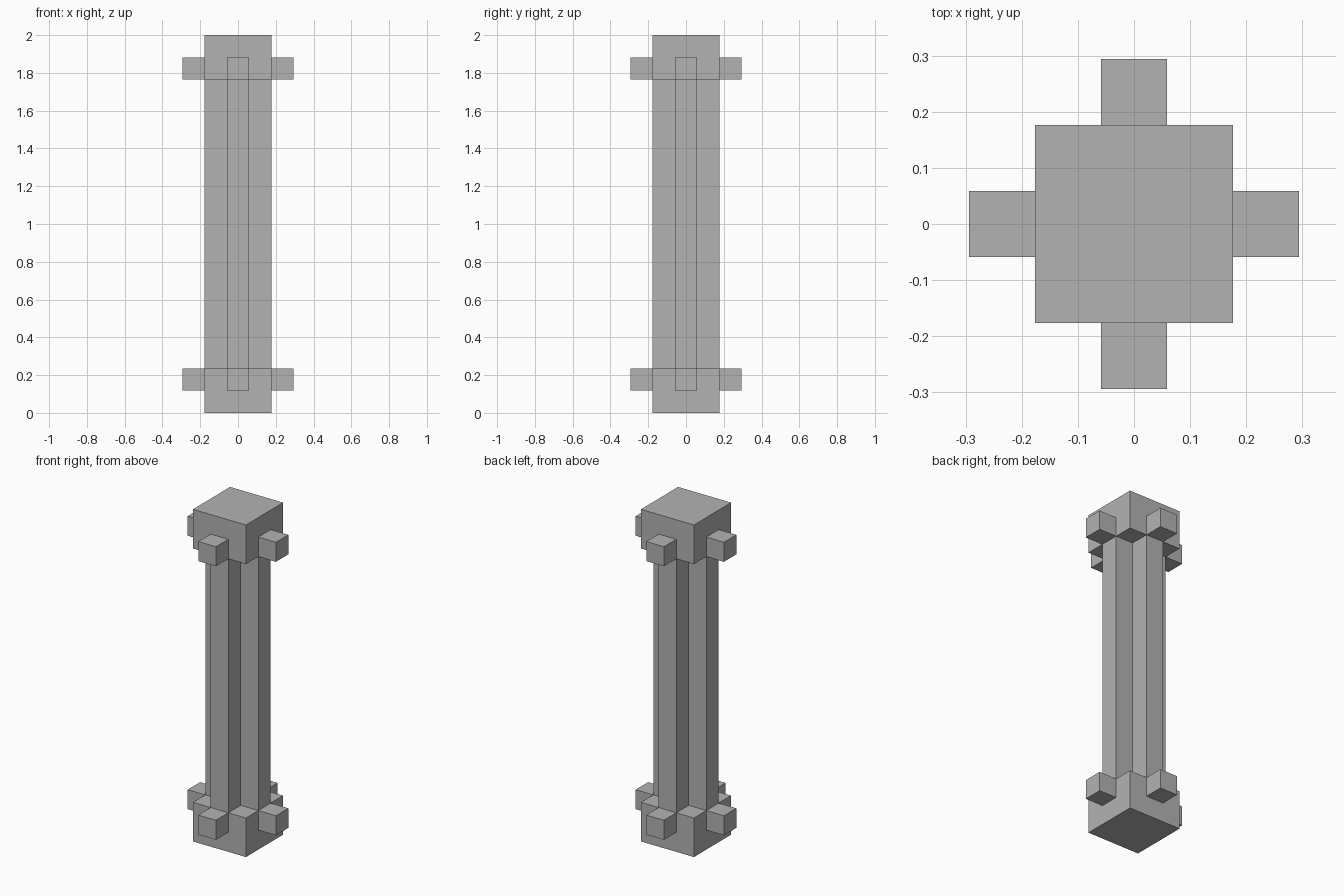
import bpy
import bmesh
from math import cos, sin, pi
from mathutils import Matrix, Vector

cube = bpy.data.objects.get("Cube")
if cube:
    bpy.data.objects.remove(cube, do_unlink=True)

U = 2 / 17  # block unit: the pillar is 17 units tall

stone = bpy.data.materials.new("grey_stone")
stone.use_nodes = True
colour = (0.45, 0.45, 0.45, 1)
stone.diffuse_color = colour
stone.node_tree.nodes["Principled BSDF"].inputs["Base Color"].default_value = colour


def finish(name, bm):
    bmesh.ops.recalc_face_normals(bm, faces=bm.faces)
    mesh = bpy.data.meshes.new(name)
    bm.to_mesh(mesh)
    bm.free()
    mesh.materials.append(stone)
    obj = bpy.data.objects.new(name, mesh)
    bpy.context.collection.objects.link(obj)


def block(name, centre, size):
    bm = bmesh.new()
    matrix = Matrix.Translation(Vector(centre) * U) @ Matrix.Diagonal((*size, 1))
    bmesh.ops.create_cube(bm, size=U, matrix=matrix)
    finish(name, bm)


# Shaft: cross-shaped profile extruded between the end blocks
bm = bmesh.new()
arm = [(0.5, -0.5), (1.5, -0.5), (1.5, 0.5)]
profile = []
for turn in range(4):
    spin = Matrix.Rotation(turn * pi / 2, 3, "Z")
    profile += [bm.verts.new(spin @ Vector((x, y, 2)) * U) for x, y in arm]
base = bm.faces.new(profile)
top = bmesh.ops.extrude_face_region(bm, geom=[base], use_keep_orig=True)
top_verts = [v for v in top["geom"] if isinstance(v, bmesh.types.BMVert)]
bmesh.ops.translate(bm, verts=top_verts, vec=(0, 0, 13 * U))
finish("shaft", bm)

# End blocks, each with a small cube knob on all four sides
sides = ["left", "back", "right", "front"]
for end, block_z, knob_z in [("base", 1, 1.5), ("capital", 16, 15.5)]:
    block(end, (0, 0, block_z), (3, 3, 2))
    for i, side in enumerate(sides):
        a = i * pi / 2
        block(f"{end}_knob_{side}", (2 * cos(a), 2 * sin(a), knob_z), (1, 1, 1))
